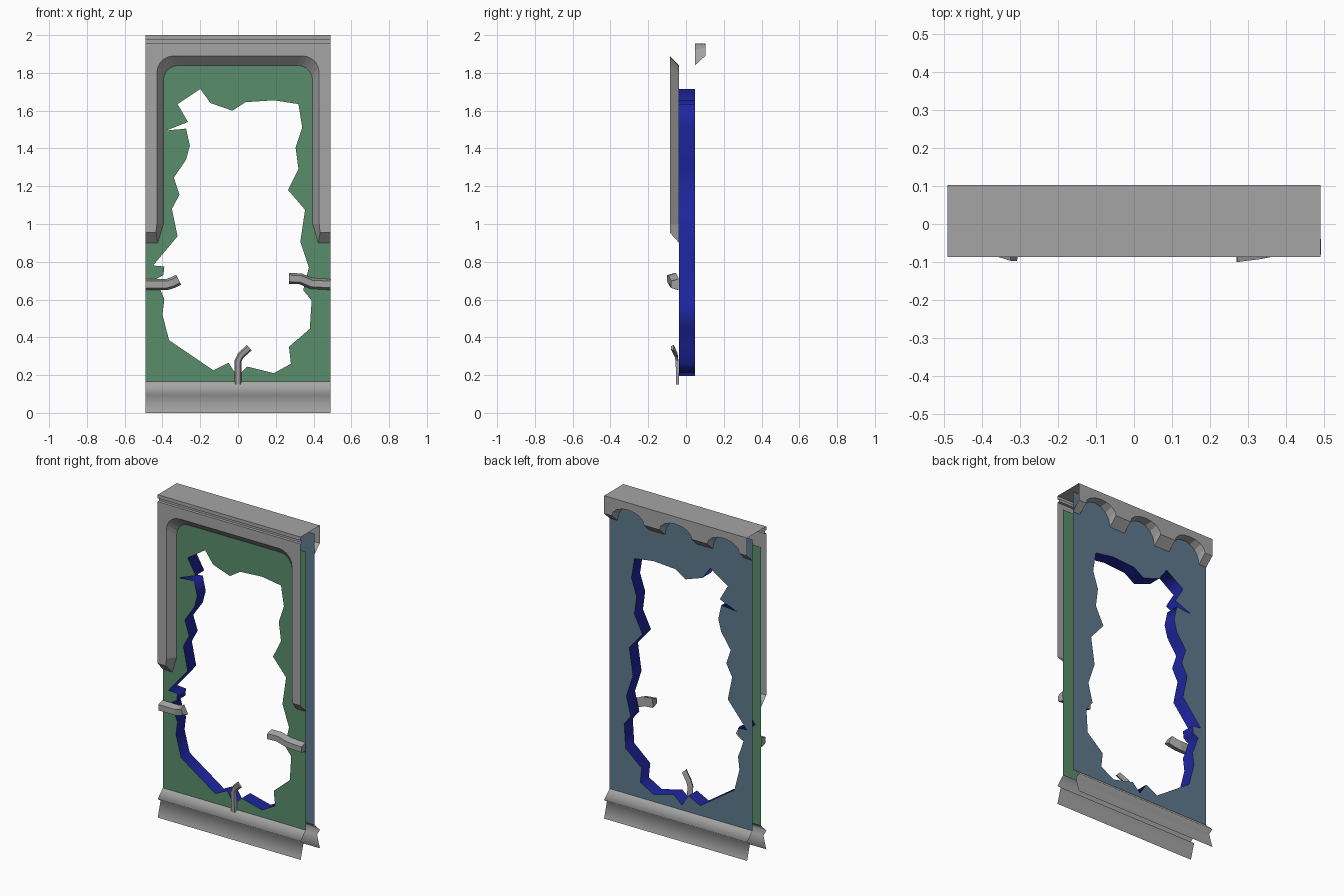
import bpy, bmesh
from math import sin, cos, pi
from mathutils import Vector

if "Cube" in bpy.data.objects:
    bpy.data.objects.remove(bpy.data.objects["Cube"])

W = 0.49                       # half width
FRONT, BACK = -0.036, 0.048    # wall planes
FTRIM, BTRIM = -0.086, 0.102   # outer faces of the trims


def material(name, rgb):
    m = bpy.data.materials.new(name)
    m.diffuse_color = (*rgb, 1)
    m.use_nodes = True
    m.node_tree.nodes["Principled BSDF"].inputs["Base Color"].default_value = m.diffuse_color
    return m


GREEN = material("green_plaster", (0.10, 0.27, 0.147))
SLATE = material("slate_plaster", (0.116, 0.196, 0.274))
NAVY = material("navy_core", (0.013, 0.019, 0.35))
GREY = material("grey_metal", (0.375, 0.375, 0.375))


def add(name, verts, faces, mat=GREY, smooth=False):
    me = bpy.data.meshes.new(name)
    me.from_pydata(verts, [], faces)
    ob = bpy.data.objects.new(name, me)
    bpy.context.collection.objects.link(ob)
    me.materials.append(mat)
    if smooth:
        me.shade_smooth()
    return ob


def strip(n, m, closed=False):
    """Quads joining m rows of n points each."""
    k = n if closed else n - 1
    return [(r * n + i, r * n + (i + 1) % n, (r + 1) * n + (i + 1) % n, (r + 1) * n + i)
            for r in range(m - 1) for i in range(k)]


def moulding(name, profile, smooth=False):
    """Open (y, z) profile run across the full width."""
    n = len(profile)
    verts = [(x, y, z) for x in (-W, W) for y, z in profile]
    return add(name, verts, strip(n, 2), GREY, smooth)


# Broken hole outline (x, z), clockwise from the top
HOLE = [(-.20, 1.715), (-.145, 1.64), (-.03, 1.60), (.04, 1.645), (.19, 1.655), (.32, 1.635),
        (.34, 1.51), (.305, 1.405), (.32, 1.29), (.265, 1.18), (.355, 1.075), (.33, .905),
        (.375, .77), (.345, .65), (.39, .595), (.38, .445), (.27, .35), (.28, .26),
        (.19, .21), (.05, .245), (-.005, .195), (-.05, .265), (-.13, .225), (-.365, .385),
        (-.40, .52), (-.39, .60), (-.41, .65), (-.43, .71), (-.395, .73), (-.39, .775),
        (-.45, .78), (-.32, .935), (-.35, 1.08), (-.31, 1.155), (-.34, 1.245), (-.275, 1.34),
        (-.255, 1.415), (-.275, 1.505), (-.38, 1.495), (-.265, 1.54), (-.32, 1.635)]


def wall(name, y, top, facing, mat):
    bm = bmesh.new()
    edges = []
    for loop in ([(-W, .165), (W, .165), (W, top), (-W, top)], HOLE):
        vs = [bm.verts.new((x, y, z)) for x, z in loop]
        edges += [bm.edges.new((a, b)) for a, b in zip(vs, vs[1:] + vs[:1])]
    bmesh.ops.triangle_fill(bm, edges=edges, use_beauty=True)
    bm.normal_update()
    for f in bm.faces:
        if f.normal.y * facing < 0:
            f.normal_flip()
    ob = add(name, [], [], mat)
    bm.to_mesh(ob.data)
    bm.free()


# Wall skins and the broken core between them
wall("front_wall", FRONT, 1.89, -1, GREEN)
wall("back_wall", BACK, 1.97, 1, SLATE)
n = len(HOLE)
add("hole_core", [(x, y, z) for y in (FRONT, BACK) for x, z in HOLE], strip(n, 2, True), NAVY, True)


# Front surround: flat face with a bevel running back to the wall
def surround_path(x, z, r, foot):
    half = foot + [(x - r + r * cos(a), z - r + r * sin(a)) for a in (i * pi / 10 for i in range(6))]
    return half + [(-px, pz) for px, pz in reversed(half)]


outer = surround_path(.43, 1.89, .09, [(W, .955), (.435, .955), (.43, 1.0)])
inner = surround_path(.395, 1.84, .08, [(W, .90), (.425, .90), (.395, 1.0)])
n = len(outer)
verts = ([(x, FTRIM, z) for x, z in outer] + [(x, FRONT, z) for x, z in inner]
         + [(-W, FTRIM, 1.957), (W, FTRIM, 1.957)])
add("front_surround", verts, strip(n, 2) + [tuple(reversed(range(n))) + (2 * n + 1, 2 * n)])

# Grooved cap on top
moulding("top_cap", [(BTRIM, 2), (FTRIM, 2), (FTRIM, 1.978), (FTRIM + .014, 1.976),
                     (FTRIM + .014, 1.959), (FTRIM, 1.957)])

# Scalloped valance on the back: three arches between slanted teeth
path = [(-W, 1.0)]
for k in (-1, 0, 1):
    path += [(k * .327 - .11 * cos(i * pi / 8), 1 - sin(i * pi / 8)) for i in range(9)]
path.append((W, 1.0))
n = len(path)
verts = ([(x, BTRIM, 1.955 - .065 * d) for x, d in path] + [(x, BACK, 1.955 - .115 * d) for x, d in path]
         + [(W, BTRIM, 2), (-W, BTRIM, 2)])
add("back_valance", verts, [f[::-1] for f in strip(n, 2)] + [(2 * n, 2 * n + 1) + tuple(range(n))])

# Grooved skirting on both sides, its lower band flaring out to the floor
for name, y0, y1 in (("front_skirting", FRONT, FTRIM), ("back_skirting", BACK, BTRIM)):
    g = y1 + (.028 if y1 < 0 else -.028)
    prof = [(y0, .165), (y1, .115), (g, .095), (y1, 0)]
    moulding(name, prof if y1 < 0 else prof[::-1], True)


# Bent metal strips crossing the edge of the hole
def bent_bar(name, pts, width, depth):
    pts = [Vector(p) for p in pts]
    verts = []
    for i, p in enumerate(pts):
        t = pts[min(i + 1, len(pts) - 1)] - pts[max(i - 1, 0)]
        side = Vector((0, 1, 0)).cross(t).normalized()
        out = Vector((0, -depth, 0))
        verts += [p - side * width / 2, p + side * width / 2,
                  p + side * width * .3 + out, p - side * width * .3 + out]
    m = len(pts)
    ob = add(name, verts, strip(4, m, True) + [(3, 2, 1, 0), tuple(range(4 * m - 4, 4 * m))])
    bm = bmesh.new()
    bm.from_mesh(ob.data)
    bmesh.ops.recalc_face_normals(bm, faces=bm.faces)
    bm.to_mesh(ob.data)
    bm.free()


bent_bar("left_strip", [(-W, -.04, .68), (-.375, -.04, .68), (-.345, -.048, .69), (-.315, -.057, .705)], .06, .04)
bent_bar("right_strip", [(W, -.04, .68), (.39, -.04, .685), (.33, -.052, .71), (.27, -.06, .712)], .058, .04)
bent_bar("lower_strip", [(0, -.037, .15), (0, -.04, .275), (.015, -.045, .305), (.06, -.065, .345)], .038, .015)
